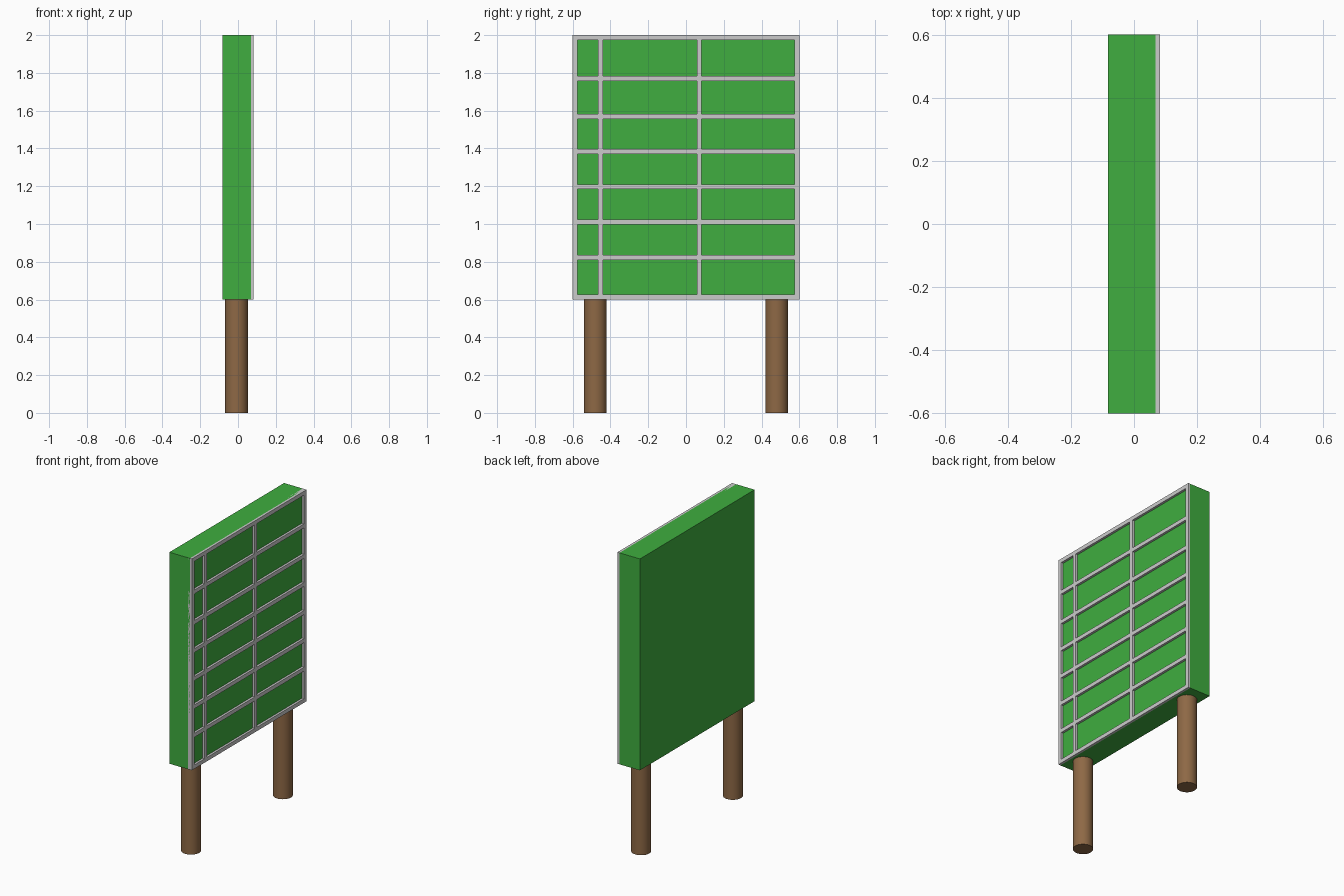
import bpy, bmesh, math

if "Cube" in bpy.data.objects:
    bpy.data.objects.remove(bpy.data.objects["Cube"])

BOARD_X, BOARD_T = -0.0075, 0.15      # board centre and thickness
WIDTH, Z0, Z1 = 1.2, 0.6, 2.0         # board width, bottom and top
FRAME_X0, FRAME_T = 0.0525, 0.03      # lattice back plane and thickness
BAR = 0.026


def material(name, rgb):
    m = bpy.data.materials.new(name)
    m.diffuse_color = (*rgb, 1)
    m.use_nodes = True
    m.node_tree.nodes["Principled BSDF"].inputs["Base Color"].default_value = m.diffuse_color
    return m


def edges_from_bars(lo, hi, centres):
    """Breakpoints for bar / gap / bar / gap ... / bar along one axis."""
    pts = [lo, lo + BAR]
    for c in centres:
        pts += [c - BAR / 2, c + BAR / 2]
    return pts + [hi - BAR, hi]


green = material("green_paint", (0.05, 0.42, 0.05))
brown = material("brown_wood", (0.27, 0.14, 0.06))

# Board
bpy.ops.mesh.primitive_cube_add(size=1, location=(BOARD_X, 0, (Z0 + Z1) / 2))
board = bpy.context.object
board.name = "board"
board.scale = (BOARD_T, WIDTH, Z1 - Z0)
bpy.ops.object.transform_apply(location=False, rotation=False, scale=True)
board.data.materials.append(green)

# Posts
for side, y in (("left", -0.48), ("right", 0.48)):
    bpy.ops.mesh.primitive_cylinder_add(vertices=32, radius=0.06, depth=Z0,
                                        location=(BOARD_X, y, Z0 / 2))
    post = bpy.context.object
    post.name = side + "_post"
    post.data.materials.append(brown)
    bpy.ops.object.shade_smooth_by_angle(angle=math.radians(40))

# Lattice: a flat grid with its cells left open, extruded off the board face
ys = edges_from_bars(-WIDTH / 2, WIDTH / 2, (-0.453, 0.07))
zs = edges_from_bars(Z0, Z1, (0.822, 1.011, 1.197, 1.383, 1.569, 1.771))
bm = bmesh.new()
grid = [[bm.verts.new((FRAME_X0, y, z)) for z in zs] for y in ys]
for i in range(len(ys) - 1):
    for j in range(len(zs) - 1):
        if i % 2 and j % 2:
            continue
        bm.faces.new((grid[i][j], grid[i + 1][j],
                      grid[i + 1][j + 1], grid[i][j + 1]))
back = list(bm.faces)
front = bmesh.ops.extrude_face_region(bm, geom=back, use_keep_orig=True)["geom"]
bmesh.ops.translate(bm, vec=(FRAME_T, 0, 0),
                    verts=[v for v in front if isinstance(v, bmesh.types.BMVert)])
bmesh.ops.recalc_face_normals(bm, faces=bm.faces)
mesh = bpy.data.meshes.new("lattice_frame")
bm.to_mesh(mesh)
bm.free()
bpy.context.collection.objects.link(bpy.data.objects.new("lattice_frame", mesh))
